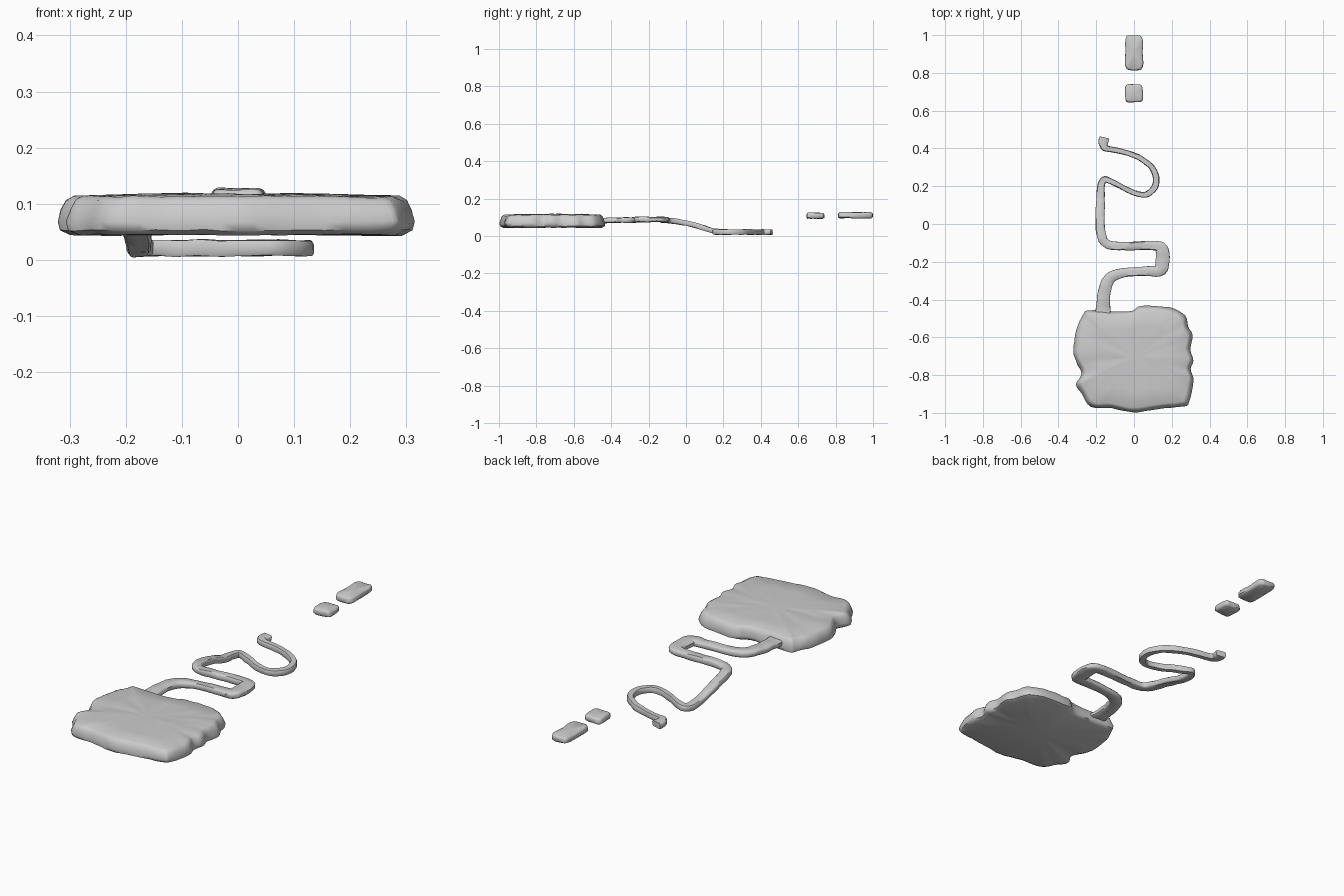
import bpy, bmesh, math
from mathutils import Vector, noise

if "Cube" in bpy.data.objects:
    bpy.data.objects.remove(bpy.data.objects["Cube"])


def spline(points, steps, closed=False):
    """Catmull-Rom resampling of tuples of any length."""
    n, out = len(points), []
    for i in range(n if closed else n - 1):
        ids = [(i + k) % n if closed else min(max(i + k, 0), n - 1) for k in (-1, 0, 1, 2)]
        p = [points[j] for j in ids]
        for s in range(steps):
            t = s / steps
            out.append(tuple(0.5 * (2 * b + (c - a) * t + (2 * a - 5 * b + 4 * c - d) * t * t
                                    + (3 * b - a - 3 * c + d) * t ** 3)
                             for a, b, c, d in zip(*p)))
    return out if closed else out + [tuple(points[-1])]


def skin(name, rings, caps, angle, rough=0.0):
    """Bridge closed rings of points; cap both ends with fans."""
    bm = bmesh.new()
    vr = [[bm.verts.new(p) for p in r] for r in rings]
    n = len(vr[0])
    for a, b in zip(vr, vr[1:]):
        for i in range(n):
            j = (i + 1) % n
            bm.faces.new((a[i], a[j], b[j], b[i]))
    for ring, cap in ((vr[0], caps[0]), (vr[-1], caps[1])):
        c = bm.verts.new(cap)
        for i in range(n):
            bm.faces.new((ring[i], ring[(i + 1) % n], c))
    for v in bm.verts:
        v.co += rough * noise.noise_vector(v.co * 22)
    bmesh.ops.recalc_face_normals(bm, faces=bm.faces)
    me = bpy.data.meshes.new(name)
    bm.to_mesh(me)
    bm.free()
    ob = bpy.data.objects.new(name, me)
    bpy.context.collection.objects.link(ob)
    bpy.ops.object.select_all(action='DESELECT')
    ob.select_set(True)
    bpy.context.view_layer.objects.active = ob
    bpy.ops.object.shade_smooth_by_angle(angle=math.radians(angle))
    return ob


# Large ragged slab
outline = spline([(-.27, -.48), (-.24, -.457), (-.10, -.463), (-.01, -.458), (.04, -.434), (.19, -.442),
                  (.27, -.485), (.285, -.54), (.31, -.59), (.298, -.66), (.315, -.72), (.30, -.77),
                  (.315, -.83), (.292, -.94), (.26, -.965), (.12, -.98), (0, -.998), (-.12, -.975),
                  (-.23, -.968), (-.275, -.90), (-.305, -.85), (-.278, -.79), (-.307, -.73),
                  (-.321, -.67), (-.305, -.56)], 4, True)
cx, cy = 0, -.71
slab_rings = []
for s, z in ((.93, .045), (.99, .053), (1, .068), (.975, .09), (.95, .106), (.91, .113), (.6, .116), (.3, .117)):
    slab_rings.append([(cx + (x - cx) * s, cy + (y - cy) * s, z) for x, y in outline])
skin("slab", slab_rings, [(cx, cy, .045), (cx, cy, .117)], 50, .004)

# Winding path: x, y, z, width
route = spline([(-.165, -.49, .082, .085), (-.163, -.44, .082, .075), (-.158, -.36, .085, .066),
                (-.125, -.285, .085, .06), (-.05, -.257, .086, .05), (.07, -.25, .088, .05),
                (.135, -.247, .088, .062), (.15, -.215, .088, .072), (.15, -.15, .088, .072),
                (.135, -.12, .088, .06), (.07, -.113, .088, .045), (-.06, -.117, .086, .045),
                (-.14, -.107, .083, .046), (-.173, -.06, .079, .048), (-.18, .04, .06, .048),
                (-.177, .13, .032, .045), (-.175, .20, .021, .04), (-.16, .234, .02, .034),
                (-.12, .226, .021, .03), (-.03, .178, .021, .028), (.05, .154, .021, .03),
                (.102, .183, .021, .034), (.118, .24, .021, .034), (.09, .305, .021, .03),
                (.02, .355, .021, .028), (-.07, .386, .021, .028), (-.145, .40, .021, .034),
                (-.162, .425, .02, .048), (-.157, .457, .02, .05)], 5)
section = [(-.5, -.3), (-.4, -.5), (0, -.5), (.4, -.5), (.5, -.3), (.5, .3), (.4, .5), (0, .5), (-.4, .5), (-.5, .3)]
path_rings = []
for i, (x, y, z, w) in enumerate(route):
    a, b = route[max(i - 1, 0)], route[min(i + 1, len(route) - 1)]
    side = Vector((b[1] - a[1], a[0] - b[0], 0)).normalized()
    path_rings.append([Vector((x, y, z)) + side * u * w + Vector((0, 0, v * .028)) for u, v in section])
skin("winding_path", path_rings, [route[0][:3], route[-1][:3]], 50, .003)


# Two separate rounded stones beyond the path
def stone(name, y, hx, hy, z0, z1):
    rings = []
    for s, t in ((.85, 0), (1, .2), (1, .7), (.93, .92), (.82, 1)):
        ring = []
        for k in range(32):
            a = math.tau * k / 32
            c, d = math.cos(a), math.sin(a)
            ring.append((hx * s * math.copysign(abs(c) ** .35, c),
                         y + (hy - hx * (1 - s)) * math.copysign(abs(d) ** .35, d), z0 + (z1 - z0) * t))
        rings.append(ring)
    skin(name, rings, [(0, y, z0), (0, y, z1)], 50, .004)


stone("square_stone", .692, .047, .048, .093, .124)
stone("long_stone", .906, .047, .093, .095, .127)
